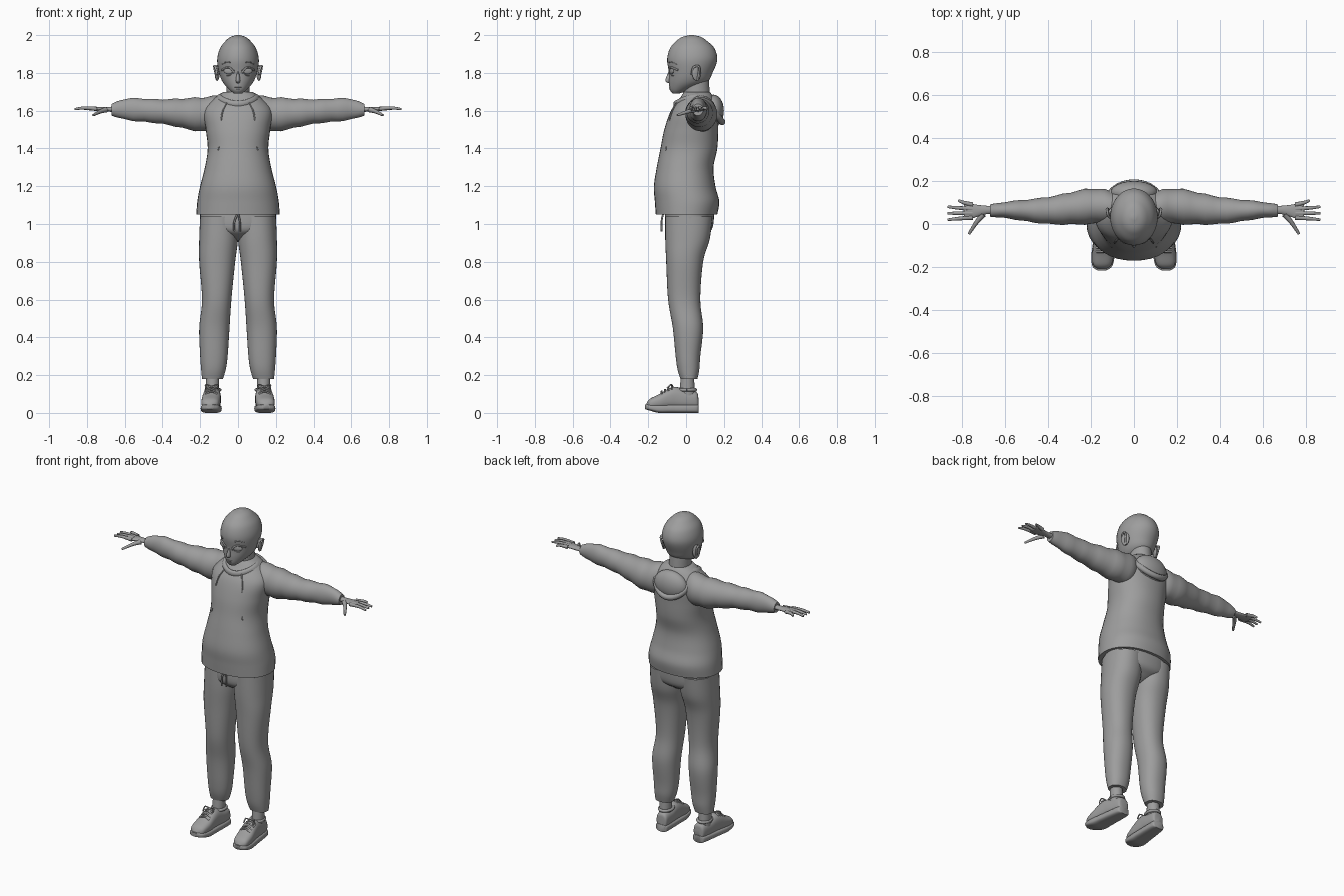
import bpy, bmesh
from math import sin, cos, pi, radians
from mathutils import Vector, Matrix

cube = bpy.data.objects.get("Cube")
if cube:
    bpy.data.objects.remove(cube, do_unlink=True)

grey = bpy.data.materials.new("plain grey")
grey.use_nodes = True
shade = (0.34, 0.34, 0.34, 1)
grey.diffuse_color = shade
for node in grey.node_tree.nodes:
    if node.type == 'BSDF_PRINCIPLED':
        node.inputs["Base Color"].default_value = shade


def make_object(name, bm, mirror=False):
    """Turn a bmesh into a smooth grey part, mirrored when it is one of a pair."""
    bmesh.ops.recalc_face_normals(bm, faces=bm.faces)
    mesh = bpy.data.meshes.new(name)
    bm.to_mesh(mesh)
    bm.free()
    mesh.materials.append(grey)
    mesh.shade_smooth()
    mesh.set_sharp_from_angle(angle=radians(50))
    part = bpy.data.objects.new(name, mesh)
    bpy.context.collection.objects.link(part)
    if mirror:
        part.modifiers.new("pair", 'MIRROR')
    return part


def skin_rings(rings, closed=False):
    """Join rings of points with quads, capping both ends of an open run."""
    bm = bmesh.new()
    loops = [[bm.verts.new(point) for point in ring] for ring in rings]
    following = loops[1:]
    if closed:
        following.append(loops[0])
    else:
        bm.faces.new(loops[0])
        bm.faces.new(loops[-1])
    for lower, upper in zip(loops, following):
        for i in range(len(lower)):
            bm.faces.new((lower[i - 1], lower[i], upper[i], upper[i - 1]))
    return bm


def spline(rows, steps):
    """Smooth curve through rows of numbers."""
    result = []
    last = len(rows) - 1
    for i in range(last):
        before, start = rows[max(i - 1, 0)], rows[i]
        end, after = rows[i + 1], rows[min(i + 2, last)]
        for k in range(steps):
            t = k / steps
            result.append([
                q + t * (r - p + t * (2 * p - 5 * q + 4 * r - s
                + t * (3 * q - p - 3 * r + s))) / 2
                for p, q, r, s in zip(before, start, end, after)])
    return result + [list(rows[last])]


def loft(name, axis, rows, power=2, mirror=False, sides=36, ripple=0):
    """Each row is a station on the axis, then low and high bounds of both sides."""
    place = {'x': lambda s, u, v: (s, u, v),
             'y': lambda s, u, v: (u, s, v),
             'z': lambda s, u, v: (u, v, s)}[axis]

    def bend(value):
        return (1 if value > 0 else -1) * abs(value) ** (2 / power)

    rings = []
    for s, u_low, u_high, v_low, v_high in spline(rows, 6):
        swell = (1 + ripple * sin(60 * s)) / 2
        angles = [2 * pi * k / sides for k in range(sides)]
        rings.append([place(
            s,
            (u_low + u_high) / 2 + (u_high - u_low) * swell * bend(cos(a)),
            (v_low + v_high) / 2 + (v_high - v_low) * swell * bend(sin(a)))
            for a in angles])
    return make_object(name, skin_rings(rings), mirror)


def body_loft(name, rows, power=2):
    """Upright loft centred on x; rows are height, half width, front and back."""
    return loft(name, 'z', [(z, -half, half, front, back)
                            for z, half, front, back in rows], power)


def ball(name, centre, size, turn=0, mirror=False):
    bm = bmesh.new()
    bmesh.ops.create_uvsphere(bm, u_segments=24, v_segments=14, radius=1)
    bm.transform(Matrix.Translation(centre) @ Matrix.Rotation(turn, 4, 'Z')
                 @ Matrix.Diagonal((*size, 1)))
    return make_object(name, bm, mirror)


def tube(name, points, radius, tip=1, mirror=True):
    """Round cord through the points, narrowing towards its tip."""
    path = [Vector(point) for point in spline(points, 5)]
    last = len(path) - 1
    rings = []
    for i, point in enumerate(path):
        along = (path[min(i + 1, last)] - path[max(i - 1, 0)]).normalized()
        side = along.cross(Vector((0, 0.3, 1))).normalized()
        up = side.cross(along)
        thick = radius * (1 + (tip - 1) * i / last)
        rings.append([point + thick * (side * cos(k * pi / 4) + up * sin(k * pi / 4))
                      for k in range(8)])
    return make_object(name, skin_rings(rings), mirror)


def on_front(part, points, lift=0.0):
    """Drop (x, z) points onto the front of a part."""
    bpy.context.view_layer.update()
    result = []
    for x, z in points:
        hit, where, normal, face = part.ray_cast((x, -1, z), (0, 1, 0))
        result.append((x, where.y - lift if hit else 0, z))
    return result


# Head, neck and ears
head = body_loft("head", [
    (1.69, .02, -.07, -.04), (1.71, .045, -.085, .02), (1.75, .08, -.09, .11),
    (1.8, .1, -.09, .14), (1.87, .11, -.1, .165), (1.93, .095, -.085, .15),
    (1.97, .065, -.05, .11), (1.99, .04, -.02, .08), (2, .01, .02, .04)])
body_loft("neck", [(1.6, .06, -.02, .13), (1.78, .06, -.01, .12)])
ball("ears", (.11, .055, 1.8), (.01, .025, .042), .4, True)
tube("ear_rims", [(.11, .03, 1.79), (.12, .04, 1.83), (.125, .07, 1.83), (.11, .06, 1.76)],
     .006)

# Face
body_loft("nose", [(1.745, .005, -.09, -.07), (1.76, .012, -.11, -.07),
                   (1.81, .004, -.09, -.07)])
eye_centre = on_front(head, [(.05, 1.81)])[0]
ball("eyes", eye_centre, (.028, .006, .016), .35, True)
lash = [(.02, 1.8), (.04, 1.825), (.06, 1.828), (.085, 1.815)]
tube("upper_lashes", on_front(head, lash, .002), .005)
tube("lower_lashes", on_front(head, [(x, 1.815 - (z - 1.8)) for x, z in lash[:3]]), .003)
tube("eyebrows", on_front(head, [(x, z + .03) for x, z in lash[1:]]), .004, .5)
for lip, width, height in (("mouth", .018, 1.726), ("lower_lip", .01, 1.715)):
    tube(lip, on_front(head, [(-width, height), (0, height), (width, height)]), .003,
         mirror=False)

# Hooded top
top = body_loft("sweater_body", [
    (1.05, .22, -.16, .165), (1.12, .215, -.165, .175), (1.2, .2, -.17, .155),
    (1.3, .175, -.155, .145), (1.4, .16, -.135, .165), (1.5, .17, -.115, .17),
    (1.6, .18, -.08, .17), (1.67, .12, -.03, .145), (1.7, .075, -.01, .125)], 2.2)
loft("sleeves", 'x', [
    (.1, .01, .15, 1.5, 1.68), (.2, 0, .165, 1.49, 1.67), (.4, 0, .125, 1.53, 1.66),
    (.58, .025, .105, 1.55, 1.665), (.67, .035, .09, 1.575, 1.635)],
    mirror=True, ripple=.04)

# Hood: a roll round the neck that widens and droops at the back
hood_rings = []
for i in range(56):
    turn = 2 * pi * i / 56
    back = (1 - cos(turn)) / 2
    outward = Vector((sin(turn), -cos(turn), 0))
    up = Vector((0, 0, 1))
    middle = outward * .1 + Vector((0, .045, 1.635 + .035 * sin(turn) ** 2 - .02 * back))
    droop = (outward * .65 * back - up).normalized() * (.018 + .05 * back ** 2)
    across = (outward + up * .65 * back).normalized() * (.012 + .012 * back)
    hood_rings.append([middle + droop * cos(k * pi / 8) + across * sin(k * pi / 8)
                       for k in range(16)])
make_object("hood_collar", skin_rings(hood_rings, closed=True))
ball("hood_bag", (0, .145, 1.6), (.11, .055, .085))
fold_angles = [pi * k / 8 for k in range(9)]
tube("hood_fold", [(-.12 * cos(a), .1 + .09 * sin(a), 1.66 - .12 * sin(a))
                   for a in fold_angles], .018, mirror=False)
tube("neck_cords", on_front(top, [(.055, 1.65), (.08, 1.6), (.09, 1.55)], .004), .004)
tube("pocket_slits", on_front(top, [(.1, 1.41), (.105, 1.39)]), .003)

# Hands
loft("palms", 'x', [(.6, .045, .085, 1.59, 1.625), (.69, .045, .085, 1.595, 1.62),
                    (.77, .02, .095, 1.6, 1.62), (.79, .03, .09, 1.6, 1.62)], mirror=True)
for i, finger in enumerate(("index", "middle", "ring", "little")):
    root, tip = .03 + .02 * i, .02 + .03 * i
    reach = .865 if finger != "little" else .815
    tube(finger + "_fingers", [(.75, root, 1.61), ((.77 + reach) / 2, (root + tip) / 2, 1.614),
                               (reach, tip, 1.608)], .0115, .5)
tube("thumbs", [(.7, .045, 1.605), (.73, .01, 1.595), (.767, -.046, 1.576)], .015, .4)

# Trousers
body_loft("trouser_seat", [(.91, .03, -.03, .05), (.94, .1, -.08, .1),
                           (.98, .19, -.11, .14), (1.08, .2, -.11, .15)], 2.2)
loft("trouser_legs", 'z', [
    (.18, .08, .19, -.03, .06), (.23, .065, .195, -.045, .07), (.3, .055, .2, -.055, .075),
    (.45, .045, .205, -.07, .09), (.6, .035, .19, -.095, .075), (.8, .015, .205, -.105, .09),
    (.92, 0, .205, -.11, .125), (1.04, 0, .2, -.11, .14)], 2.2, True)
for side, end in (("right", -.02), ("left", .01)):
    tube(side + "_waist_cord", [(0, -.12, 1.06), (end, -.13, 1.01), (end, -.13, .96)],
         .005, mirror=False)

# Ankles and shoes: stations give distance along the foot, half width and height
loft("ankles", 'z', [(.06, .1, .17, -.04, .05), (.22, .1, .17, -.025, .04)], mirror=True)
foot = [(.065, .02, .08), (.055, .035, .11), (0, .042, .12), (-.05, .045, .137),
        (-.09, .048, .13), (-.14, .05, .1), (-.19, .042, .075), (-.21, .015, .05)]
uppers, soles = [], []
for y, half, height in foot:
    centre = .132 - .08 * y
    spring = max(0, -y - .15) / 3
    uppers.append((y, centre - half, centre + half, .02, height))
    wide = half + .004
    soles.append((y * 1.03, centre - wide, centre + wide, spring, .045))
loft("shoe_uppers", 'y', uppers, 2.5, True)
loft("shoe_soles", 'y', soles, 3.2, True)
for i in range(4):
    y, z = -.075 - .018 * i, .138 - .009 * i
    tube("shoe_lace", [(.11, y, z - .012), (.14, y, z + .003), (.174, y, z - .012)], .005)
for name, reach in (("inner_bows", -.03), ("outer_bows", .03)):
    tube(name, [(.14, -.07, .14), (.14 + reach, -.08, .15), (.14 + reach, -.1, .13)], .004)
rim_angles = [2 * pi * k / 12 for k in range(13)]
tube("shoe_collars", [(.132 + .036 * cos(a), .005 + .045 * sin(a), .122) for a in rim_angles],
     .009)
